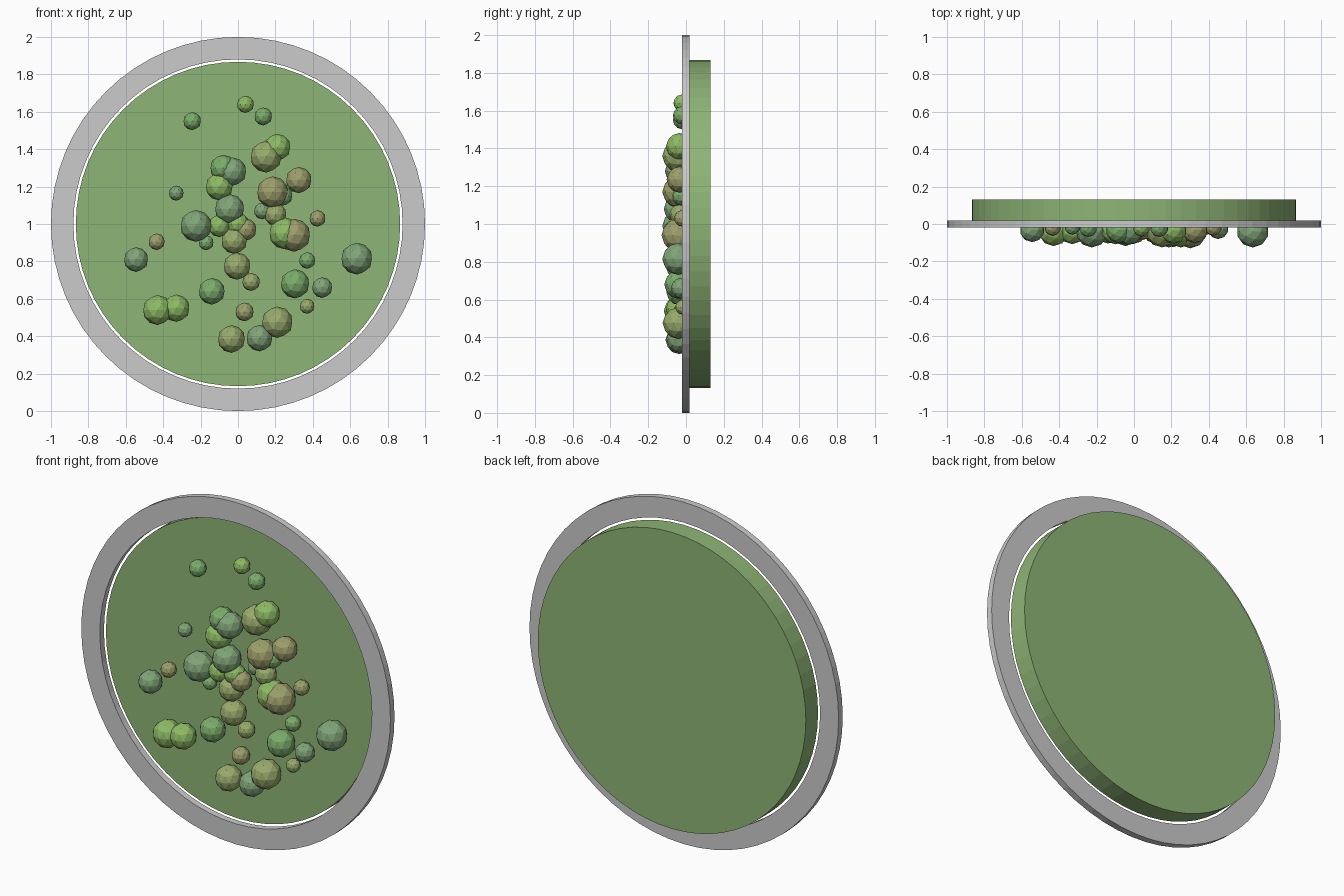
import bpy, bmesh, math

SIDES = 64
CENTRE_Z = 1.0


def material(name, rgb):
    m = bpy.data.materials.new(name)
    m.diffuse_color = (*rgb, 1)
    return m


# Hoop frame: rectangular section swept round the y axis
def make_frame(outer, inner, y0, y1):
    bm = bmesh.new()
    rings = []
    for i in range(SIDES):
        a = 2 * math.pi * i / SIDES
        rings.append([bm.verts.new((r * math.cos(a), y, CENTRE_Z + r * math.sin(a)))
                      for r, y in ((outer, y0), (outer, y1), (inner, y1), (inner, y0))])
    for i in range(SIDES):
        a, b = rings[i], rings[(i + 1) % SIDES]
        for k in range(4):
            n = (k + 1) % 4
            bm.faces.new((a[k], b[k], b[n], a[n]))
    bmesh.ops.recalc_face_normals(bm, faces=bm.faces)
    mesh = bpy.data.meshes.new("frame_ring")
    bm.to_mesh(mesh)
    bm.free()
    bpy.context.collection.objects.link(bpy.data.objects.new("frame_ring", mesh))


make_frame(1.0, 0.88, -0.02, 0.018)

# Backing disc behind the hoop
bpy.ops.mesh.primitive_cylinder_add(vertices=SIDES, radius=0.867, depth=0.113,
                                    location=(0, 0.0745, CENTRE_Z),
                                    rotation=(math.pi / 2, 0, 0))
disc = bpy.context.object
disc.name = "backing_disc"
disc.data.materials.append(material("backing_green", (0.27, 0.46, 0.18)))

# Moss clumps grouped by tint: x, z, radius
clumps = {
    "leaf": ((0.27, 0.50, 0.13), [
        (0.04, 1.64, .046), (0.21, 1.41, .072), (-0.10, 1.20, .074), (-0.10, 0.99, .06),
        (0.00, 1.00, .06), (-0.43, 0.54, .08), (-0.33, 0.55, .073), (0.25, 0.95, .085)]),
    "fern": ((0.20, 0.42, 0.15), [
        (0.135, 1.575, .048), (-0.245, 1.55, .048), (-0.08, 1.30, .07), (-0.17, 0.90, .04),
        (-0.14, 0.64, .071), (0.305, 0.68, .078), (0.37, 0.805, .044), (0.24, 1.15, .052)]),
    "sage": ((0.22, 0.38, 0.19), [
        (-0.03, 1.28, .076), (-0.33, 1.165, .04), (-0.045, 1.08, .08), (-0.225, 0.99, .085),
        (0.13, 1.07, .045), (-0.545, 0.81, .066), (0.635, 0.815, .085), (0.45, 0.66, .055),
        (0.115, 0.39, .071)]),
    "olive": ((0.32, 0.41, 0.15), [
        (0.15, 1.36, .085), (0.20, 1.05, .06), (-0.02, 0.91, .07), (-0.005, 0.775, .073),
        (0.07, 0.69, .048), (0.37, 0.56, .04), (-0.035, 0.385, .074), (0.21, 0.475, .084)]),
    "bark": ((0.34, 0.35, 0.15), [
        (0.325, 1.235, .07), (0.185, 1.17, .085), (0.425, 1.03, .044), (0.04, 0.97, .06),
        (-0.435, 0.905, .044), (0.30, 0.94, .088), (0.035, 0.53, .05)]),
}
for tint, (rgb, spots) in clumps.items():
    mat = material("moss_" + tint, rgb)
    for i, (x, z, r) in enumerate(spots):
        bpy.ops.mesh.primitive_ico_sphere_add(subdivisions=2, radius=r,
                                              location=(x, 0.002 - 0.5 * r, z))
        ob = bpy.context.object
        ob.name = f"moss_clump_{tint}_{i + 1}"
        ob.data.materials.append(mat)
